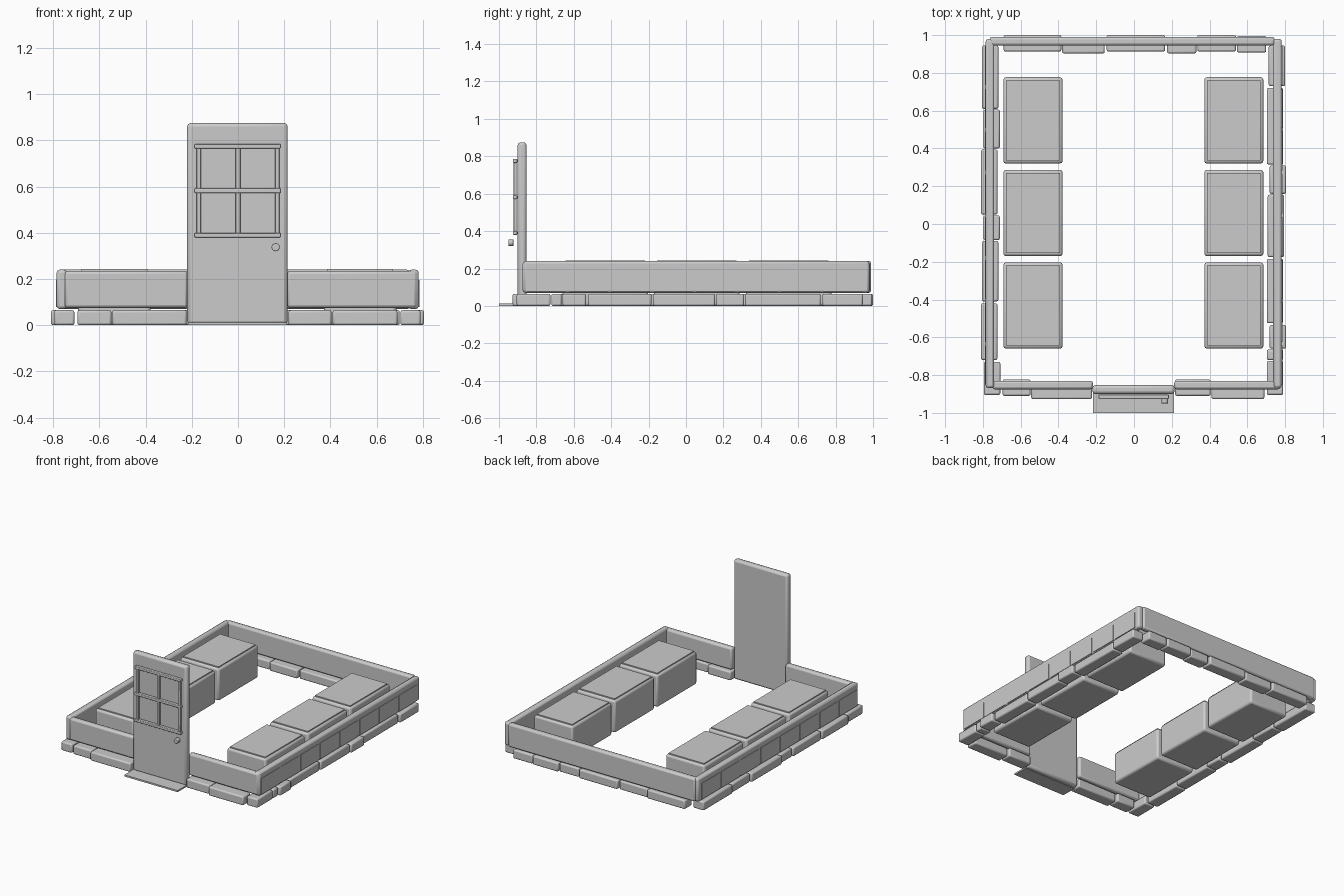
import bpy
import math

old = bpy.data.objects.get("Cube")
if old:
    bpy.data.objects.remove(old, do_unlink=True)

grey = bpy.data.materials.new("plain_grey")
grey.use_nodes = True
grey.diffuse_color = (0.6, 0.6, 0.6, 1)
grey.node_tree.nodes["Principled BSDF"].inputs["Base Color"].default_value = (0.6, 0.6, 0.6, 1)


def finish(obj, name, bevel):
    obj.name = name
    obj.data.materials.append(grey)
    if bevel:
        mod = obj.modifiers.new("rounded_edges", "BEVEL")
        mod.width = bevel
        mod.segments = 2
        bpy.ops.object.shade_smooth_by_angle(angle=math.radians(40))
    return obj


def box(name, x, y, z, bevel=0.0):
    """Box from (low, high) ranges on each axis."""
    spans = (x, y, z)
    bpy.ops.mesh.primitive_cube_add(size=1)
    obj = bpy.context.object
    for v in obj.data.vertices:
        v.co = [lo + (c + 0.5) * (hi - lo) for c, (lo, hi) in zip(v.co, spans)]
    return finish(obj, name, bevel)


# Low walls, with a gap at the front for the door
WALL_Z = (0.07, 0.24)
box("left_wall", (0.737, 0.782), (-0.868, 0.98), WALL_Z, 0.013)
box("right_wall", (-0.785, -0.74), (-0.868, 0.98), WALL_Z, 0.013)
box("back_wall", (-0.765, 0.745), (0.945, 0.99), WALL_Z, 0.013)
box("front_wall_right", (-0.75, -0.217), (-0.875, -0.83), (0.075, 0.235), 0.013)
box("front_wall_left", (0.213, 0.775), (-0.875, -0.83), (0.075, 0.235), 0.013)

# Row of shallow panels along both side walls
for i in range(8):
    start = -0.85 + i * 0.2265
    for side, face in (("left", 0.782), ("right", -0.785)):
        box(f"{side}_wall_panel_{i + 1}", (face - 0.003, face + 0.003),
            (start, start + 0.207), (0.078, 0.195))

# Foundation stones: each row is a list of (start, end, outer edge)
STONE_Z = (0, 0.065)
DEPTH = 0.087
left_row = [(-0.905, -0.725, 0.79), (-0.66, -0.535, 0.805), (-0.525, -0.185, 0.79),
            (-0.175, 0.155, 0.795), (0.16, 0.31, 0.805), (0.315, 0.72, 0.79),
            (0.73, 0.945, 0.8), (-0.72, -0.665, 0.79)]
right_row = [(-0.905, -0.73, 0.795), (-0.72, -0.42, 0.81), (-0.41, -0.09, 0.805),
             (-0.085, 0.045, 0.797), (0.05, 0.395, 0.81), (0.4, 0.605, 0.797),
             (0.61, 0.945, 0.805)]
for side, sign, row in (("left", 1, left_row), ("right", -1, right_row)):
    for i, (a, b, out) in enumerate(row):
        xs = sorted((sign * out, sign * (out - DEPTH)))
        box(f"{side}_stone_{i + 1}", xs, (a, b), STONE_Z, 0.009)

back_row = [(-0.69, -0.385, 1.0), (-0.38, -0.155, 0.99), (-0.145, 0.165, 1.0),
            (0.175, 0.33, 0.99), (0.335, 0.54, 1.0), (0.545, 0.7, 0.995)]
front_row = [(-0.695, -0.548, 0.91), (-0.544, -0.222, 0.927),
             (0.218, 0.405, 0.91), (0.41, 0.69, 0.927)]
for side, sign, row in (("back", 1, back_row), ("front", -1, front_row)):
    for i, (a, b, out) in enumerate(row):
        ys = sorted((sign * out, sign * (out - DEPTH)))
        box(f"{side}_stone_{i + 1}", (a, b), ys, STONE_Z, 0.009)

# Two rows of three storage blocks with thin raised tops
for side, x0, x1 in (("left", 0.372, 0.685), ("right", -0.692, -0.378)):
    for i in range(3):
        y0 = -0.66 + i * 0.49
        y1 = y0 + 0.457
        box(f"{side}_block_{i + 1}", (x0, x1), (y0, y1), (0, 0.235), 0.014)
        box(f"{side}_block_top_{i + 1}", (x0 + 0.014, x1 - 0.014),
            (y0 + 0.016, y1 - 0.016), (0.233, 0.243))

# Door and threshold
box("door", (-0.22, 0.215), (-0.9, -0.853), (0.003, 0.875), 0.015)
box("threshold", (-0.217, 0.213), (-1.0, -0.885), (0, 0.012))

# Window bars on the door
for i, z in enumerate((0.39, 0.582, 0.775)):
    box(f"window_rail_{i + 1}", (-0.188, 0.184), (-0.926, -0.902), (z - 0.01, z + 0.01), 0.004)
for i, x in enumerate((-0.17, 0.0, 0.17)):
    box(f"window_upright_{i + 1}", (x - 0.01, x + 0.01), (-0.921, -0.905), (0.39, 0.775), 0.003)

# Round door knob
bpy.ops.mesh.primitive_cylinder_add(vertices=24, radius=0.018, depth=0.028,
                                    location=(0.163, -0.936, 0.338),
                                    rotation=(math.pi / 2, 0, 0))
finish(bpy.context.object, "door_knob", 0.003)
